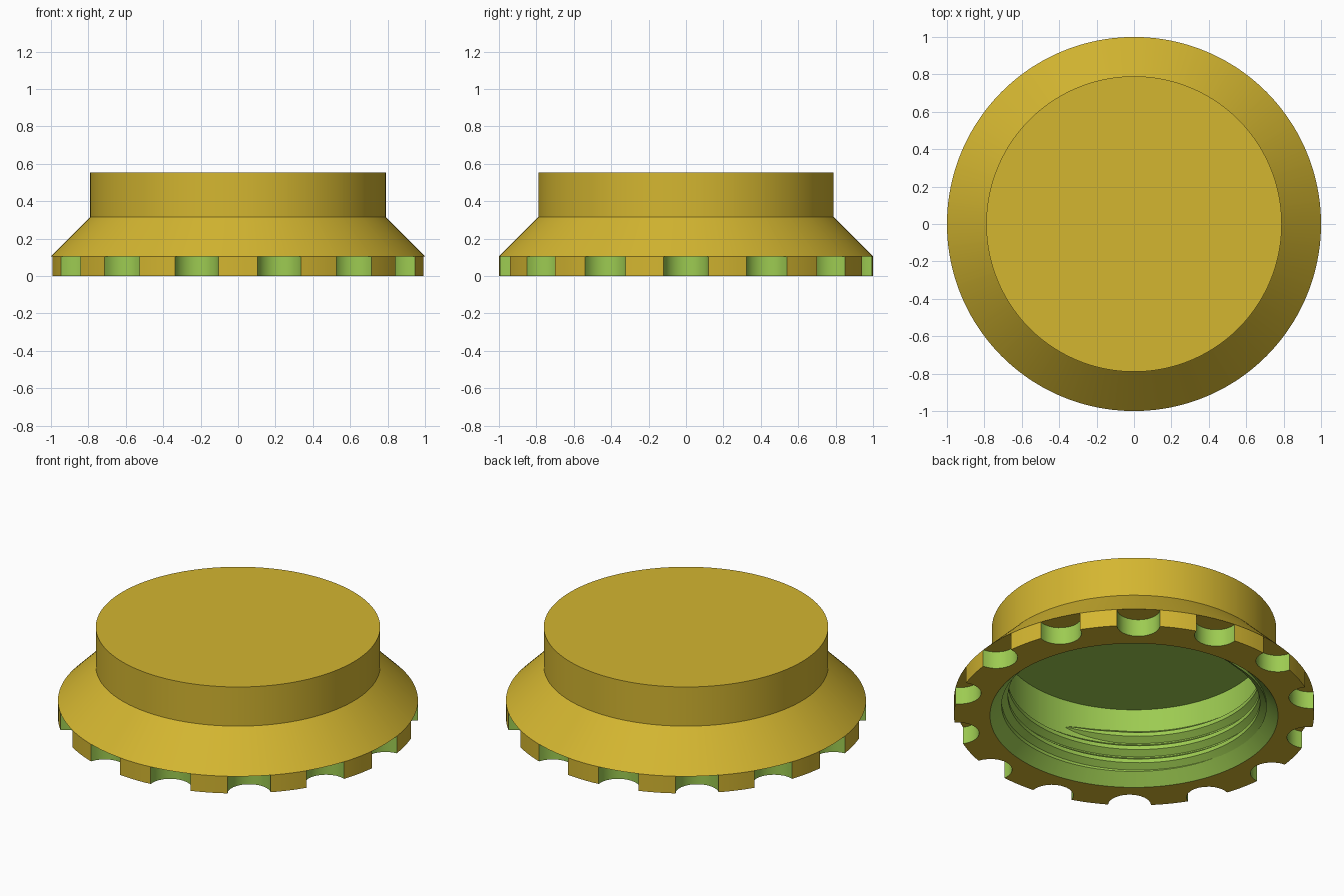
import bpy, bmesh, math

if "Cube" in bpy.data.objects:
    bpy.data.objects.remove(bpy.data.objects["Cube"])

NOTCHES = 14
NOTCH_R = 0.12      # scallop radius, centred on the rim
GRIP_TOP = 0.105    # height of the scalloped grip ring
BORE = 0.735        # inner wall radius


def material(name, rgb):
    m = bpy.data.materials.new(name)
    m.diffuse_color = (*rgb, 1)
    m.use_nodes = True
    m.node_tree.nodes["Principled BSDF"].inputs["Base Color"].default_value = m.diffuse_color
    return m


yellow = material("yellow shell", (0.658, 0.468, 0.030))
green = material("green cut surface", (0.337, 0.597, 0.083))


def make_object(name, bm, mats):
    bmesh.ops.remove_doubles(bm, verts=bm.verts, dist=1e-5)
    bmesh.ops.recalc_face_normals(bm, faces=bm.faces)
    me = bpy.data.meshes.new(name)
    bm.to_mesh(me)
    bm.free()
    for m in mats:
        me.materials.append(m)
    ob = bpy.data.objects.new(name, me)
    bpy.context.collection.objects.link(ob)
    bpy.ops.object.select_all(action='DESELECT')
    ob.select_set(True)
    bpy.context.view_layer.objects.active = ob
    bpy.ops.object.shade_smooth_by_angle(angle=math.radians(30))
    return ob


# Scalloped outline: (angle, radius, segment lies in a notch)
outline = []
reach = math.acos(NOTCH_R / 2)
half = math.atan2(NOTCH_R * math.sin(reach), 1 - NOTCH_R * math.cos(reach))
step = 2 * math.pi / NOTCHES
for n in range(NOTCHES):
    for i in range(12):
        a = -reach + 2 * reach * i / 12
        x, y = 1 - NOTCH_R * math.cos(a), NOTCH_R * math.sin(a)
        outline.append((n * step + math.atan2(y, x), math.hypot(x, y), True))
    for i in range(5):
        outline.append((n * step + half + (step - 2 * half) * i / 5, 1.0, False))

# Cap body: rings from top centre, over the outside, to the bore ceiling.
# Radius None follows the scalloped outline.
rings = [(0, 0.555), (0.79, 0.555), (0.79, 0.315), (1, GRIP_TOP),
         (None, GRIP_TOP), (None, 0), (0.80, 0), (BORE, 0.065),
         (BORE, 0.46), (0, 0.46)]
bm = bmesh.new()
grid = []
for r, z in rings:
    grid.append([bm.verts.new(((ro if r is None else r) * math.cos(t),
                               (ro if r is None else r) * math.sin(t), z))
                 for t, ro, _ in outline])
count = len(outline)
for k in range(len(rings) - 1):
    for i in range(count):
        j = (i + 1) % count
        notch = outline[i][2]
        if k == 3 and not notch:
            continue            # no notch ceiling between scallops
        f = bm.faces.new((grid[k][i], grid[k][j], grid[k + 1][j], grid[k + 1][i]))
        f.material_index = int(k >= 6 or (k == 4 and notch))
make_object("cap_body", bm, [yellow, green])

# Internal screw thread: trapezoid ridge on a right-handed helix
TURNS, PITCH, TOP_Z, TOP_ANGLE = 2.5, 0.085, 0.29, math.radians(261)
section = [(0.0, -0.040), (0.037, -0.012), (0.037, 0.012), (0.0, 0.040)]
steps = int(TURNS * 96)
bm = bmesh.new()
loops = []
for s in range(steps + 1):
    turn = TURNS * s / steps
    t = TOP_ANGLE - 2 * math.pi * turn
    # ends fade into the wall
    fade = min(1, math.sqrt(max(0.02, min(s, steps - s) / 6)))
    loops.append([bm.verts.new(((BORE + 0.002 - d * fade) * math.cos(t),
                                (BORE + 0.002 - d * fade) * math.sin(t),
                                TOP_Z - PITCH * turn + z * fade))
                  for d, z in section])
for a, b in zip(loops, loops[1:]):
    for i in range(4):
        j = (i + 1) % 4
        bm.faces.new((a[i], a[j], b[j], b[i]))
bm.faces.new(loops[0])
bm.faces.new(loops[-1])
make_object("screw_thread", bm, [green])
